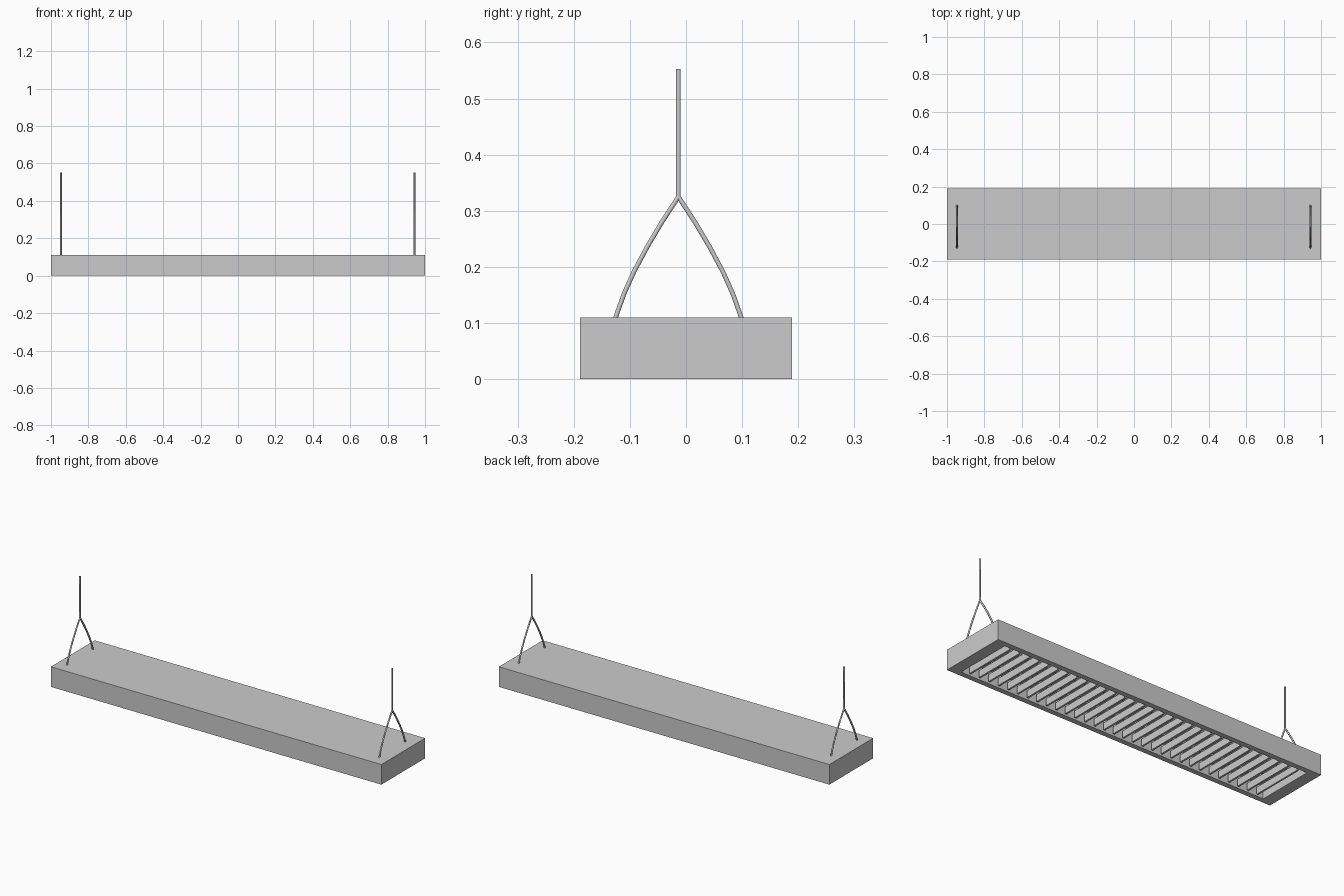
import bpy, bmesh

if "Cube" in bpy.data.objects:
    bpy.data.objects.remove(bpy.data.objects["Cube"])

def mesh_object(name, bm):
    bmesh.ops.recalc_face_normals(bm, faces=bm.faces)
    me = bpy.data.meshes.new(name)
    bm.to_mesh(me)
    bm.free()
    ob = bpy.data.objects.new(name, me)
    bpy.context.collection.objects.link(ob)
    return ob

def box(name, size, loc):
    bm = bmesh.new()
    bmesh.ops.create_cube(bm, size=1)
    bmesh.ops.scale(bm, vec=size, verts=bm.verts)
    bmesh.ops.translate(bm, vec=loc, verts=bm.verts)
    return mesh_object(name, bm)

L, W, H = 2.0, 0.378, 0.11
RIM_X, RIM_Y, DEPTH = 0.065, 0.04, 0.07

# Housing: box with its underside inset to a rim and recessed
bm = bmesh.new()
bmesh.ops.create_cube(bm, size=1)
bmesh.ops.scale(bm, vec=(L, W, H), verts=bm.verts)
bmesh.ops.translate(bm, vec=(0, 0, H / 2), verts=bm.verts)
bottom = min(bm.faces, key=lambda f: f.calc_center_median().z)
bmesh.ops.inset_region(bm, faces=[bottom], thickness=RIM_Y)
for v in bottom.verts:
    v.co.x *= (L / 2 - RIM_X) / abs(v.co.x)
ceiling = bmesh.ops.extrude_discrete_faces(bm, faces=[bottom])["faces"][0]
for v in ceiling.verts:
    v.co.z = DEPTH
mesh_object("housing", bm)

# Cross louvres in the opening
COUNT, SPAN = 31, 1.78
for i in range(COUNT):
    x = -SPAN / 2 + SPAN * i / (COUNT - 1)
    box(f"louvre_{i + 1}", (0.01, W - 2 * RIM_Y, 0.038), (x, 0, 0.021))

# Lamp tubes above the louvres
for side in (-1, 1):
    bpy.ops.mesh.primitive_cylinder_add(vertices=12, radius=0.012, depth=L - 2 * RIM_X,
                                        location=(0, side * 0.07, 0.054), rotation=(0, 1.570796, 0))
    bpy.context.object.name = "lamp_tube_" + ("front" if side < 0 else "back")
    bpy.ops.object.shade_smooth_by_angle()

# Forked hanging wires, one at each end
def wire(name, x, points, radius):
    cu = bpy.data.curves.new(name, "CURVE")
    cu.dimensions = "3D"
    cu.bevel_depth = radius
    cu.bevel_resolution = 1
    cu.use_fill_caps = True
    sp = cu.splines.new("POLY")
    sp.points.add(len(points) - 1)
    for p, (y, z) in zip(sp.points, points):
        p.co = (x, y, z, 1)
    ob = bpy.data.objects.new(name, cu)
    bpy.context.collection.objects.link(ob)

MID = -0.0135
LEG = [(0, 0.325), (0.03, 0.279), (0.056, 0.235), (0.079, 0.192), (0.097, 0.152), (0.113, 0.107)]
for x, end in ((-0.947, "left"), (0.943, "right")):
    wire("stem_" + end, x, [(MID, 0.553), (MID, 0.322)], 0.0047)
    for s, part in ((-1, "front"), (1, "back")):
        wire(f"{part}_leg_{end}", x, [(MID + s * y, z) for y, z in LEG], 0.0047)
